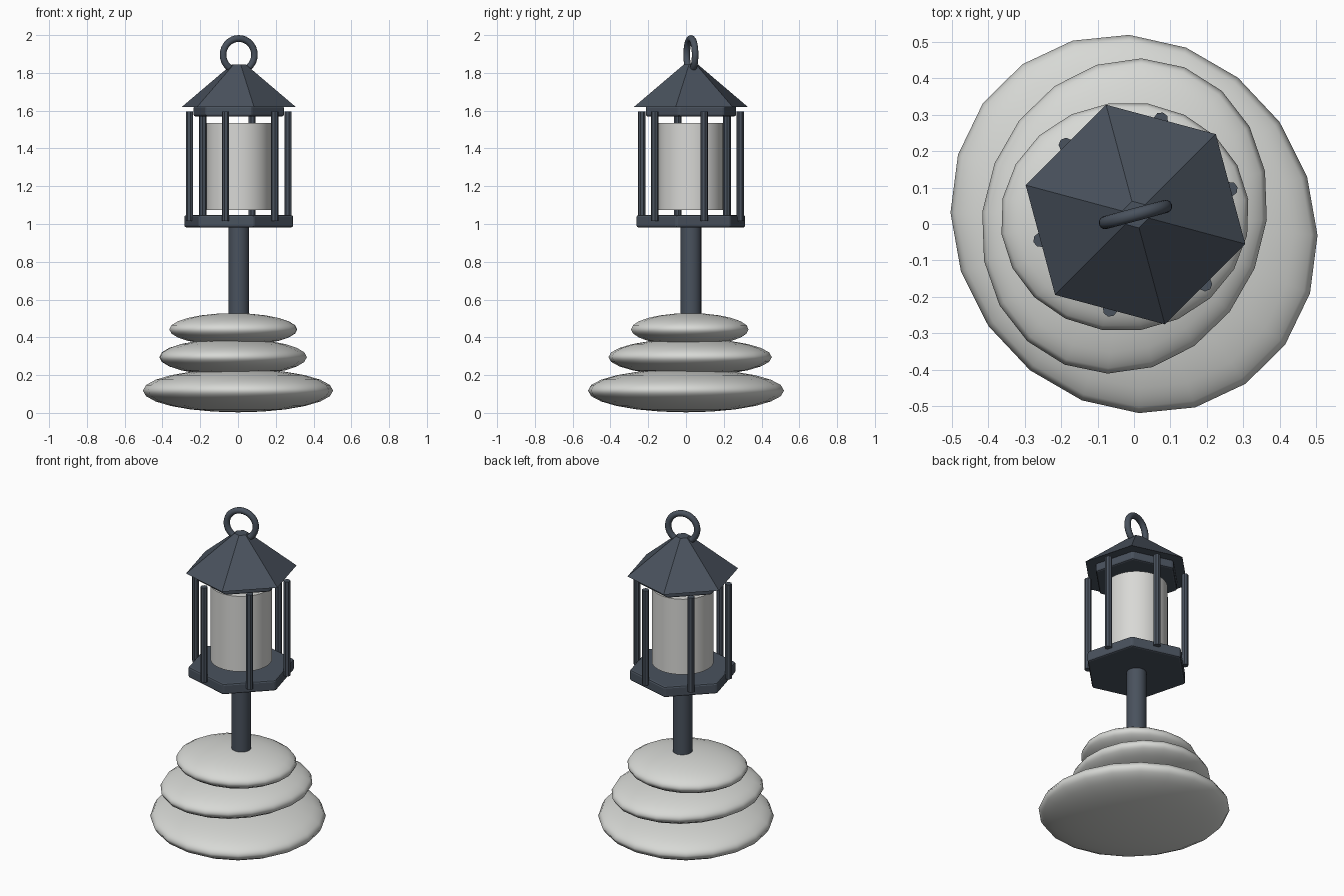
import bpy
import math

cube = bpy.data.objects.get("Cube")
if cube:
    bpy.data.objects.remove(cube, do_unlink=True)


def material(name, rgb):
    mat = bpy.data.materials.new(name)
    mat.use_nodes = True
    colour = (*rgb, 1)
    mat.diffuse_color = colour
    mat.node_tree.nodes["Principled BSDF"].inputs["Base Color"].default_value = colour
    return mat


metal = material("slate_metal", (0.067, 0.084, 0.11))
stone = material("pale_stone", (0.68, 0.69, 0.665))
wax = material("pale_glass", (0.69, 0.69, 0.67))

CX, CY = 0.004, 0.026          # lantern axis
TURN = math.radians(15)        # lantern twist


def finish(name, mat, smooth=False, bevel=0):
    obj = bpy.context.object
    obj.name = name
    obj.data.materials.append(mat)
    if smooth:
        bpy.ops.object.shade_smooth_by_angle(angle=math.radians(40))
    if bevel:
        mod = obj.modifiers.new("soft_edge", "BEVEL")
        mod.width = bevel
        mod.segments = 2
    return obj


def prism(name, mat, sides, r_low, r_high, z_low, z_high, x=CX, y=CY,
          turn=0, smooth=False, bevel=0):
    """Upright cone, cylinder or prism between two heights."""
    bpy.ops.mesh.primitive_cone_add(
        vertices=sides, radius1=r_low, radius2=r_high, depth=z_high - z_low,
        location=(x, y, (z_low + z_high) / 2), rotation=(0, 0, turn))
    return finish(name, mat, smooth, bevel)


# Stacked flat stones: centre, half sizes, turn in degrees
stones = {
    "bottom_stone": ((0, 0, 0.118), (0.535, 0.488, 0.115), 125),
    "middle_stone": ((-0.026, 0.022, 0.295), (0.44, 0.385, 0.098), 68),
    "top_stone": ((-0.025, 0.02, 0.442), (0.342, 0.314, 0.086), 8),
}
for name, (centre, size, turn) in stones.items():
    bpy.ops.mesh.primitive_uv_sphere_add(
        segments=20, ring_count=12, radius=1, location=centre,
        rotation=(0, 0, math.radians(turn)))
    bpy.context.object.scale = size
    finish(name, stone)
    bpy.ops.object.shade_smooth()

# Post and hexagonal floor
prism("post", metal, 24, 0.055, 0.055, 0.45, 1.0, smooth=True)
prism("lantern_floor", metal, 6, 0.3, 0.3, 0.982, 1.047, turn=TURN, bevel=0.01)

# Pale cylinder hanging in the middle
prism("light_cylinder", wax, 40, 0.172, 0.172, 1.073, 1.535, smooth=True)

# Bars at the middle of each side
for i in range(6):
    a = TURN + i * math.pi / 3
    prism(f"cage_bar_{i + 1}", metal, 8, 0.02, 0.02, 1.015, 1.595,
          x=CX + 0.27 * math.cos(a), y=CY + 0.27 * math.sin(a), turn=a)

# Rim and roof
prism("roof_rim", metal, 6, 0.25, 0.25, 1.57, 1.625, turn=TURN, bevel=0.01)
prism("roof", metal, 6, 0.312, 0.038, 1.62, 1.845, turn=TURN)

# Hanging ring
bpy.ops.mesh.primitive_torus_add(
    major_segments=32, minor_segments=12, major_radius=0.086, minor_radius=0.018,
    location=(CX, CY, 1.896), rotation=(math.pi / 2, 0, TURN))
finish("hanging_ring", metal, smooth=True)
